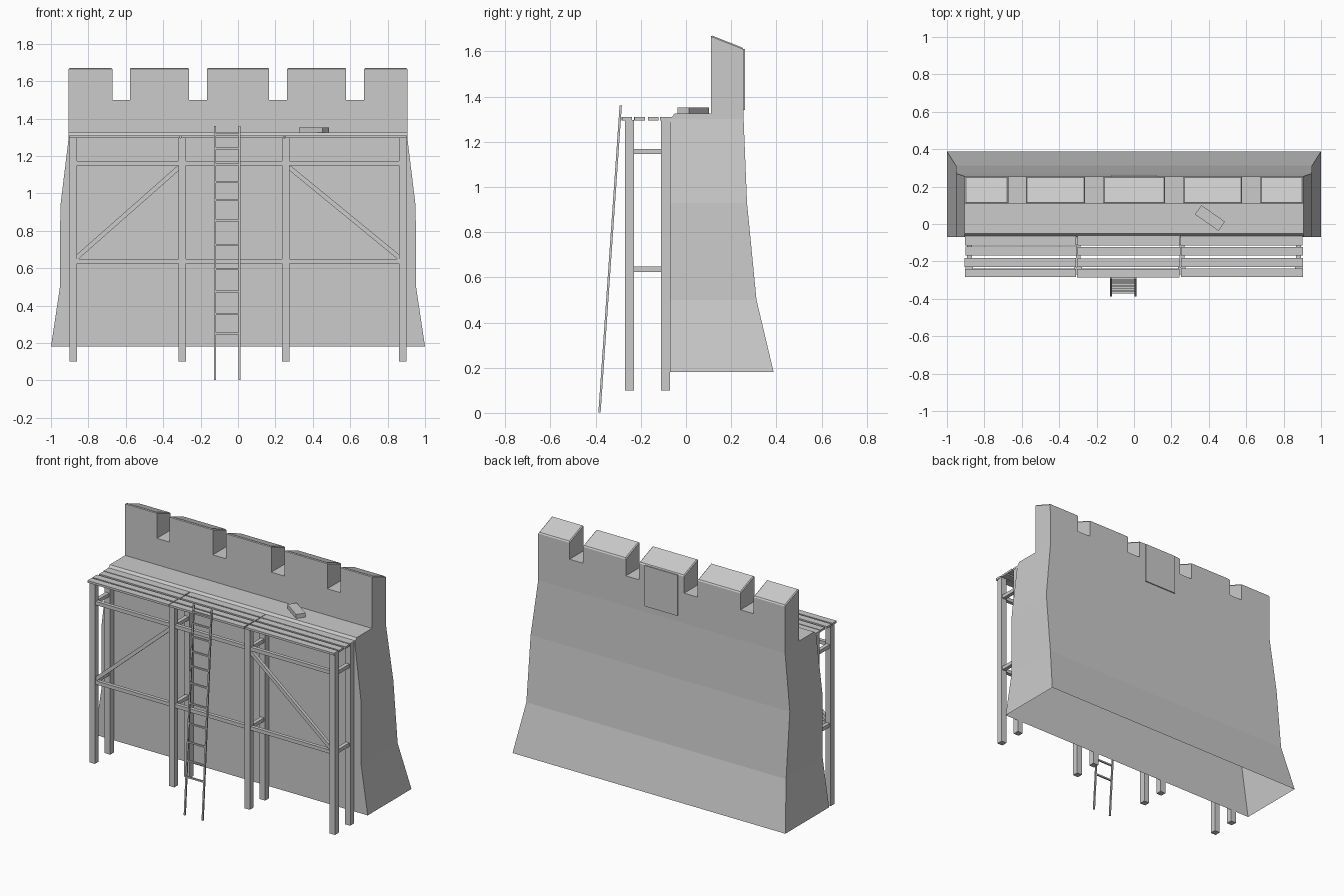
import bpy, bmesh, math, random
from mathutils import Vector, Matrix

if "Cube" in bpy.data.objects:
    bpy.data.objects.remove(bpy.data.objects["Cube"])

random.seed(4)


def finish(bm, name):
    bmesh.ops.recalc_face_normals(bm, faces=bm.faces)
    mesh = bpy.data.meshes.new(name)
    bm.to_mesh(mesh)
    bm.free()
    obj = bpy.data.objects.new(name, mesh)
    bpy.context.collection.objects.link(obj)
    return obj


def box(name, x0, x1, y0, y1, z0, z1):
    bm = bmesh.new()
    size = Matrix.Diagonal((x1 - x0, y1 - y0, z1 - z0, 1))
    bmesh.ops.create_cube(bm, size=1, matrix=size)
    obj = finish(bm, name)
    obj.location = ((x0 + x1) / 2, (y0 + y1) / 2, (z0 + z1) / 2)
    return obj


def beam(name, a, b, width, depth):
    """Square timber between two points."""
    a, b = Vector(a), Vector(b)
    d = b - a
    obj = box(name, -width / 2, width / 2, -depth / 2, depth / 2, -d.length / 2, d.length / 2)
    z = d.normalized()
    y = Vector((0, 1, 0))
    x = y.cross(z).normalized()
    y = z.cross(x)
    rot = Matrix((x, y, z)).transposed().to_4x4()
    obj.matrix_world = Matrix.Translation((a + b) / 2) @ rot
    return obj


# Flared wall shell, open underneath: z, half width, front y, back y
bm = bmesh.new()
rings = []
for z, w, f, b in [(.18, 1, -.07, .388), (.5, .952, -.07, .312), (.93, .95, -.07, .27),
                   (1.3, .905, -.07, .255), (1.325, .905, -.05, .255)]:
    rings.append([bm.verts.new(p) for p in ((-w, f, z), (w, f, z), (w, b, z), (-w, b, z))])
for lo, hi in zip(rings, rings[1:]):
    for i in range(4):
        j = (i + 1) % 4
        bm.faces.new((lo[i], lo[j], hi[j], hi[i]))
bm.faces.new(rings[-1])
finish(bm, "castle_wall")

# Battlement: toothed outline extruded backwards, tops sloping down to the rear
merlons = [(-.905, -.672), (-.578, -.262), (-.165, .167), (.263, .578), (.675, .905)]
outline = [(-.905, 1.325)]
for i, (a, b) in enumerate(merlons):
    if i:
        outline.append((a, 1.5))
    outline += [(a, 1.672), (b, 1.672)]
    if i < len(merlons) - 1:
        outline.append((b, 1.5))
outline.append((.905, 1.325))
bm = bmesh.new()
face = bm.faces.new([bm.verts.new((x, .11, z)) for x, z in outline])
ext = bmesh.ops.extrude_face_region(bm, geom=[face])
for v in [g for g in ext["geom"] if isinstance(g, bmesh.types.BMVert)]:
    v.co.y = .255
    if v.co.z > 1.6:
        v.co.z = 1.615
bmesh.ops.recalc_face_normals(bm, faces=bm.faces)
top_edges = [e for e in bm.edges if all(v.co.z > 1.58 for v in e.verts)]
bmesh.ops.bevel(bm, geom=top_edges, offset=.006, segments=1, affect='EDGES')
finish(bm, "battlement")

# Thin plate on the rear, loose stone on the walkway
box("rear_plate", -.12, .12, .25, .262, 1.34, 1.61)
stone = box("loose_stone", -.077, .077, -.03, .03, 1.324, 1.352)
stone.location.x, stone.location.y = .406, .032
stone.rotation_euler.z = math.radians(-35)

# Scaffold posts and cross beams
posts = [-.88, -.298, .256, .88]
for x in posts:
    for y in (-.25, -.09):
        box("scaffold_post", x - .02, x + .02, y - .02, y + .02, .1, 1.297)
    for z in (.635, 1.157):
        box("cross_beam", x - .013, x + .013, -.235, -.105, z - .012, z + .012)

# Long rails and diagonal braces
for z in (.636, 1.162):
    for a, b in zip(posts, posts[1:]):
        box("long_rail", a + .018, b - .018, -.262, -.238, z - .012, z + .012)
beam("brace", (-.864, -.25, .655), (-.314, -.25, 1.14), .024, .022)
beam("brace", (.864, -.25, .655), (.272, -.25, 1.14), .024, .022)

# Plank deck in three bays
for y0, y1 in [(-.283, -.238), (-.228, -.181), (-.17, -.124), (-.114, -.062)]:
    for a, b in [(-.903, -.308), (-.303, .246), (.251, .903)]:
        j = random.uniform(-.003, .003)
        box("deck_plank", a + j, b + j, y0 + j, y1 + j, 1.295, 1.309)

# Leaning ladder
def lean(z):
    return -.383 + .094 * z / 1.36


for x in (-.122, .009):
    beam("ladder_rail", (x, lean(.001), .001), (x, lean(1.36), 1.36), .01, .01)
for z in (.25, .355, .475, .595, .725, .855, .965, 1.06, 1.155, 1.24, 1.315):
    box("ladder_rung", -.12, .007, lean(z) - .005, lean(z) + .005, z - .005, z + .005)
